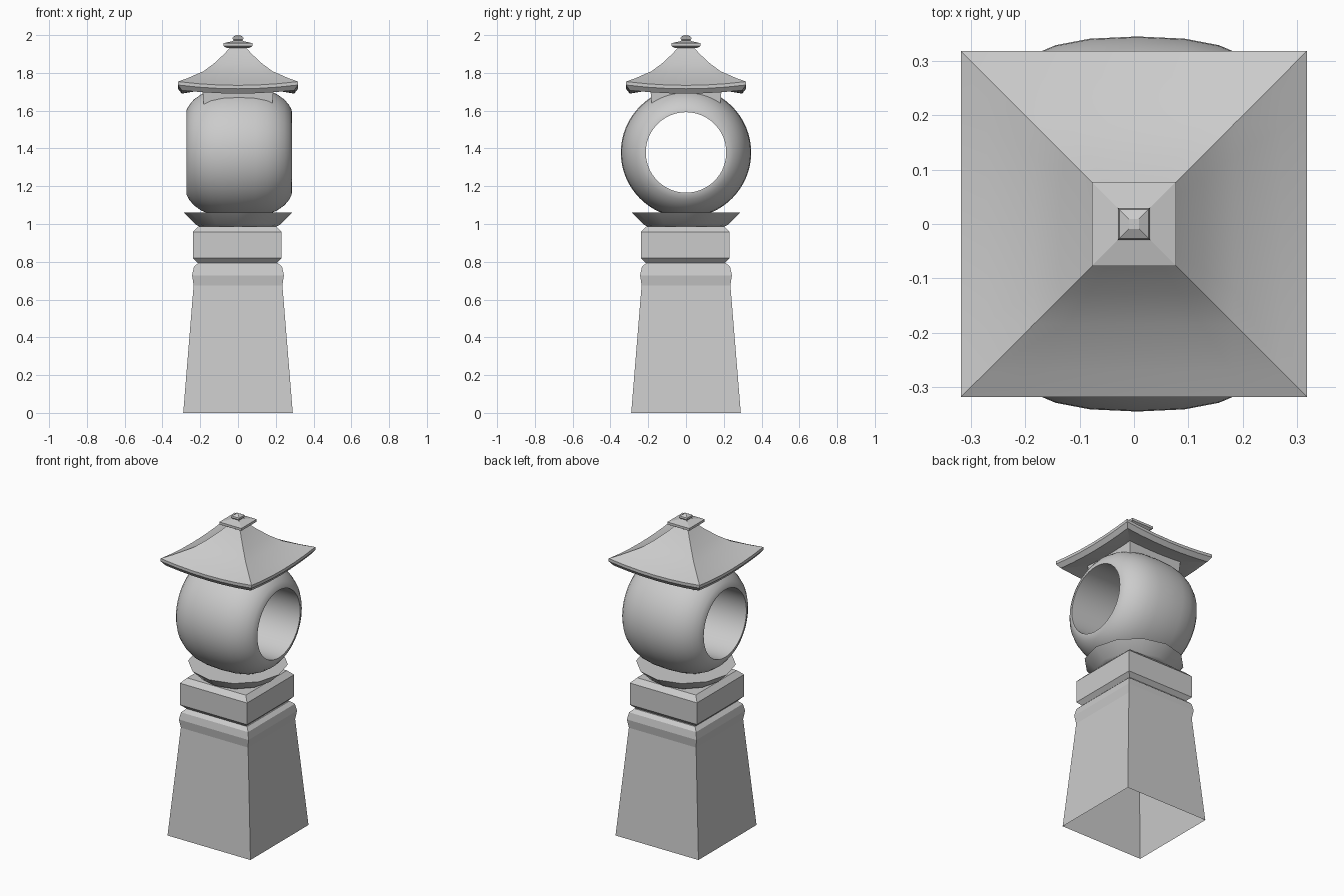
import bpy, bmesh, math
from mathutils import Vector

if "Cube" in bpy.data.objects:
    bpy.data.objects.remove(bpy.data.objects["Cube"])


def finish(name, bm, smooth=None):
    bmesh.ops.recalc_face_normals(bm, faces=bm.faces)
    mesh = bpy.data.meshes.new(name)
    bm.to_mesh(mesh)
    bm.free()
    ob = bpy.data.objects.new(name, mesh)
    bpy.context.collection.objects.link(ob)
    if smooth:
        bpy.ops.object.select_all(action='DESELECT')
        ob.select_set(True)
        bpy.context.view_layer.objects.active = ob
        bpy.ops.object.shade_smooth_by_angle(angle=math.radians(smooth))
    return ob


def skin(bm, rings, closed=False):
    n = len(rings[0])
    pairs = list(zip(rings, rings[1:]))
    if closed:
        pairs.append((rings[-1], rings[0]))
    for a, b in pairs:
        for i in range(n):
            j = (i + 1) % n
            bm.faces.new((a[i], a[j], b[j], b[i]))


def square_stack(name, profile, bottom=True, top=True, sag=0.0, segs=1, offset=0.0):
    """Stack of square rings (half width, z); sag lowers the middle of each side."""
    bm = bmesh.new()
    corners = [(-1, -1), (1, -1), (1, 1), (-1, 1)]
    rings = []
    for h, z in profile:
        ring = []
        for k in range(4):
            a, b = Vector(corners[k]), Vector(corners[(k + 1) % 4])
            for s in range(segs):
                t = s / segs
                p = a.lerp(b, t) * h
                drop = sag * (h / 0.318) ** 2 * (1 - (2 * t - 1) ** 2)
                ring.append(bm.verts.new((p.x + offset, p.y + offset, z - drop)))
        rings.append(ring)
    skin(bm, rings)
    if bottom:
        bm.faces.new(rings[0])
    if top:
        bm.faces.new(rings[-1])
    return finish(name, bm, 12 if segs > 1 else None)


# Tapered pedestal, hollow and open underneath
square_stack("pedestal", [(0.29, 0), (0.235, 0.675), (0.243, 0.728),
                          (0.234, 0.772), (0.212, 0.793)], bottom=False)

# Square block with chamfered top and bottom
square_stack("middle_block", [(0.205, 0.79), (0.235, 0.82), (0.235, 0.957),
                              (0.205, 0.987)], offset=-0.004)

# Round flared dish
bm = bmesh.new()
rings = [[bm.verts.new((r * math.cos(k * math.tau / 12), r * math.sin(k * math.tau / 12), z))
          for k in range(12)] for r, z in [(0.2, 0.985), (0.225, 0.998), (0.287, 1.06)]]
skin(bm, rings)
bm.faces.new(rings[0])
bm.faces.new(rings[-1])
finish("dish", bm, 35)

# Rounded ring body with a through hole along x
half = [(0, 0.345), (0.087, 0.341), (0.15, 0.329), (0.2, 0.308), (0.24, 0.28),
        (0.265, 0.25), (0.278, 0.225), (0.279, 0.213)]
profile = [(-x, r) for x, r in reversed(half[1:])] + half
bm = bmesh.new()
rings = []
for x, r in profile:
    rings.append([bm.verts.new((x + 0.006, r * math.cos(k * math.tau / 64),
                                1.379 + r * math.sin(k * math.tau / 64))) for k in range(64)])
skin(bm, rings, closed=True)
finish("ring_body", bm, 45)

# Square seat between ring and roof
square_stack("roof_seat", [(0.182, 1.635), (0.19, 1.73)])

# Concave roof with lifted corners and a thin sloping eave
square_stack("roof", [(0.19, 1.715), (0.298, 1.708), (0.318, 1.736), (0.318, 1.754),
                      (0.27, 1.771), (0.184, 1.808), (0.128, 1.849),
                      (0.07, 1.903), (0.035, 1.942)], sag=0.02, segs=6)

# Stepped finial
square_stack("finial", [(0.06, 1.932), (0.077, 1.942), (0.077, 1.957), (0.03, 1.968),
                        (0.022, 1.972), (0.029, 1.98), (0.027, 1.99), (0.009, 2.0)])
